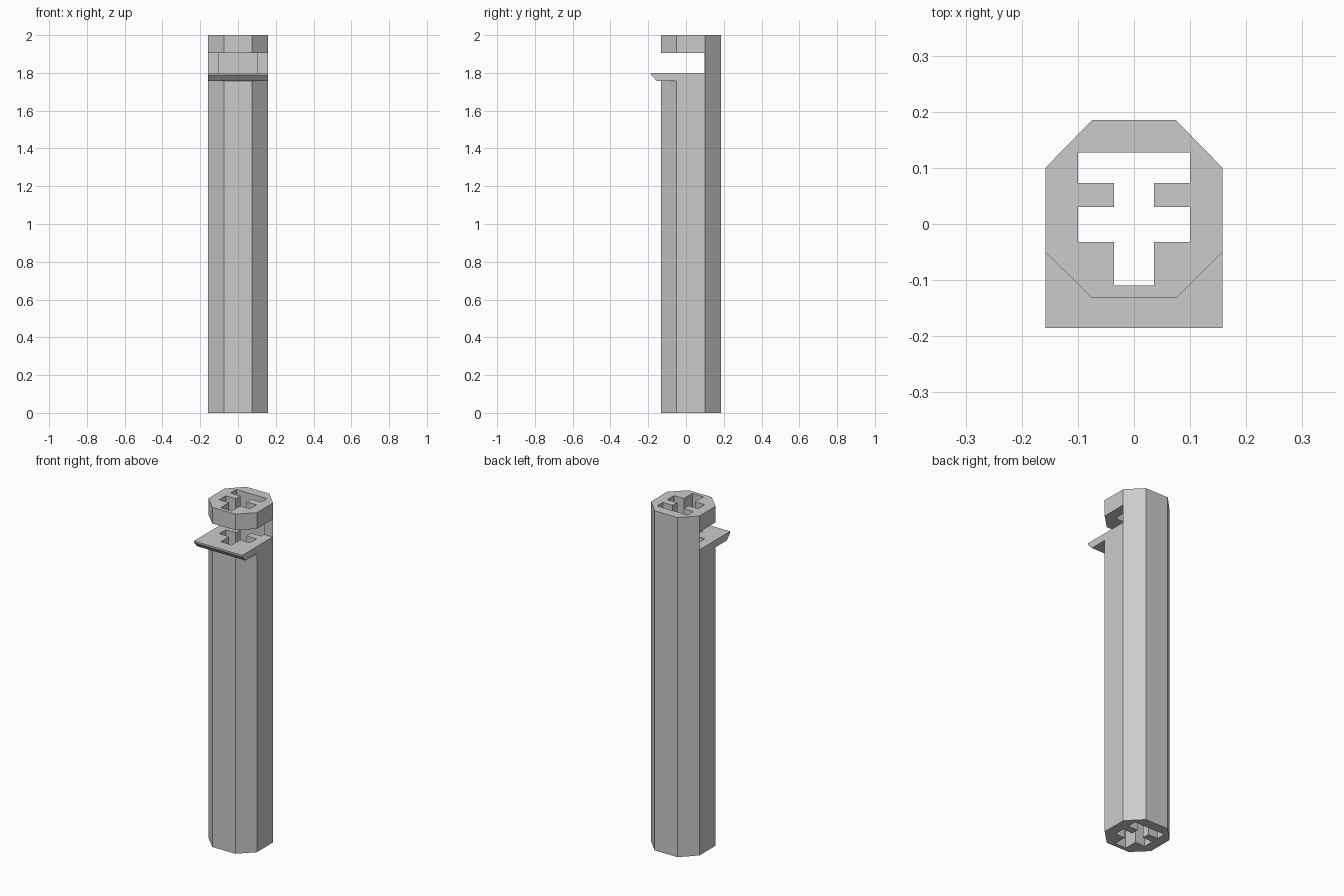
import bpy, bmesh
from mathutils import Vector

if "Cube" in bpy.data.objects:
    bpy.data.objects.remove(bpy.data.objects["Cube"])

grey = bpy.data.materials.new("plain grey")
grey.use_nodes = True
colour = (0.6, 0.6, 0.6, 1)
grey.diffuse_color = colour
grey.node_tree.nodes["Principled BSDF"].inputs["Base Color"].default_value = colour


def prism(name, points, sweep):
    """Extrude a closed outline of 3D points along the sweep vector."""
    bm = bmesh.new()
    face = bm.faces.new([bm.verts.new(p) for p in points])
    moved = bmesh.ops.extrude_face_region(bm, geom=[face], use_keep_orig=True)
    verts = [v for v in moved["geom"] if isinstance(v, bmesh.types.BMVert)]
    bmesh.ops.translate(bm, verts=verts, vec=Vector(sweep))
    bmesh.ops.recalc_face_normals(bm, faces=bm.faces)
    mesh = bpy.data.meshes.new(name)
    bm.to_mesh(mesh)
    bm.free()
    mesh.materials.append(grey)
    obj = bpy.data.objects.new(name, mesh)
    bpy.context.collection.objects.link(obj)
    return obj


def upright(name, half, z0, z1):
    """Mirror a right-hand half outline in x and raise it from z0 to z1."""
    outline = half + [(-x, y) for x, y in reversed(half)]
    return prism(name, [(x, y, z0) for x, y in outline], (0, 0, z1 - z0))


def combine(target, tool, operation):
    """Apply a boolean and discard the helper."""
    mod = target.modifiers.new(operation.lower(), "BOOLEAN")
    mod.operation, mod.solver, mod.object = operation, "EXACT", tool
    bpy.context.view_layer.objects.active = target
    bpy.ops.object.modifier_apply(modifier=mod.name)
    bpy.data.objects.remove(tool)


HALF_WIDTH = 0.158
FLOOR, CEILING = 1.80, 1.905

# Eight-sided column
column = upright("column", [(0.075, -0.132), (HALF_WIDTH, -0.05),
                            (HALF_WIDTH, 0.1), (0.075, 0.185)], 0, 2)

# Open slot below the cap, leaving the back wall
slot = upright("slot_cutter", [(0.3, -0.3), (0.3, 0.098)], FLOOR, CEILING)
combine(column, slot, "DIFFERENCE")

# Projecting lip with a bevelled underside
lip_profile = [(-0.185, FLOOR), (-0.185, 1.79), (-0.155, 1.758),
               (-0.05, 1.758), (-0.05, FLOOR)]
lip = prism("lip", [(-HALF_WIDTH, y, z) for y, z in lip_profile],
            (2 * HALF_WIDTH, 0, 0))
combine(column, lip, "UNION")

# Double-cross channel through the full height
stem, arm = 0.036, 0.1
channel = upright("channel_cutter", [
    (stem, -0.11), (stem, -0.032), (arm, -0.032), (arm, 0.03),
    (stem, 0.03), (stem, 0.073), (arm, 0.073), (arm, 0.127)], -0.1, 2.1)
combine(column, channel, "DIFFERENCE")
